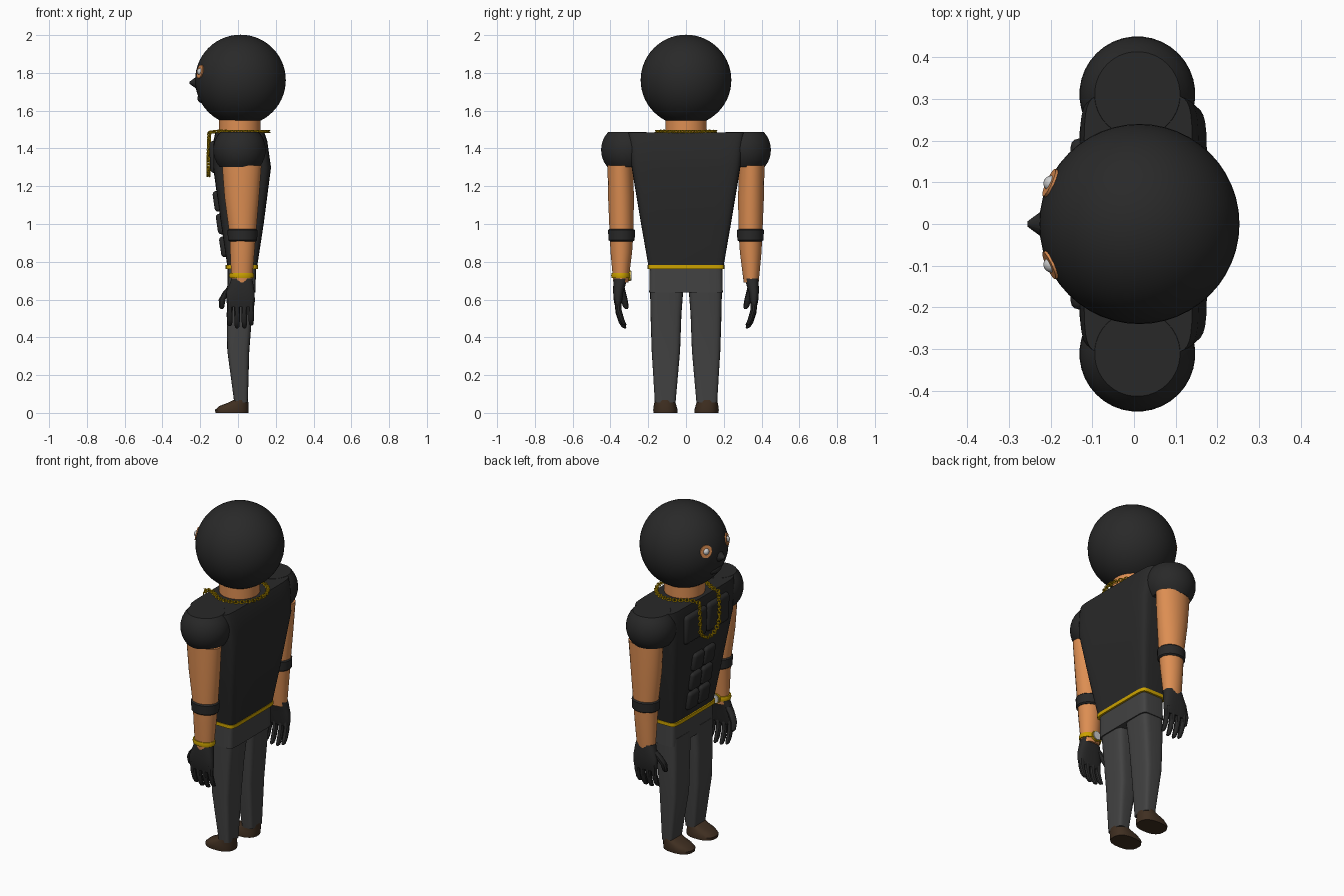
import bpy, bmesh, math
from mathutils import Vector

if "Cube" in bpy.data.objects:
    bpy.data.objects.remove(bpy.data.objects["Cube"])


def material(name, r, g, b):
    m = bpy.data.materials.new(name)
    m.diffuse_color = (r, g, b, 1)
    m.use_nodes = True
    m.node_tree.nodes["Principled BSDF"].inputs["Base Color"].default_value = m.diffuse_color
    return m


BLACK = material("black_cloth", 0.022, 0.022, 0.022)
SKIN = material("skin", 0.72, 0.27, 0.085)
PANTS = material("grey_cloth", 0.055, 0.055, 0.055)
GOLD = material("gold", 0.6, 0.36, 0.0)
BROWN = material("brown_leather", 0.05, 0.028, 0.015)


def finish(ob, name, mat=None, angle=35):
    ob.name = name
    if mat:
        ob.data.materials.clear()
        ob.data.materials.append(mat)
    bpy.ops.object.select_all(action='DESELECT')
    ob.select_set(True)
    bpy.context.view_layer.objects.active = ob
    bpy.ops.object.shade_smooth_by_angle(angle=math.radians(angle))
    return ob


def loft(name, rings, mat, side=1, n=24, e=2.0):
    """Stack of superellipse sections, each (x0, x1, y0, y1, z)."""
    bm = bmesh.new()
    loops = []
    for x0, x1, y0, y1, z in rings:
        loop = []
        for i in range(n):
            a = 2 * math.pi * (i + 0.5) / n
            c, s = math.cos(a), math.sin(a)
            px = math.copysign(abs(c) ** (2 / e), c)
            py = math.copysign(abs(s) ** (2 / e), s)
            loop.append(bm.verts.new(((x0 + x1) / 2 + px * (x1 - x0) / 2,
                                      side * ((y0 + y1) / 2 + py * (y1 - y0) / 2), z)))
        loops.append(loop)
    for a, b in zip(loops, loops[1:]):
        for i in range(n):
            j = (i + 1) % n
            bm.faces.new((a[i], a[j], b[j], b[i]))
    bm.faces.new(loops[0])
    bm.faces.new(loops[-1])
    bmesh.ops.recalc_face_normals(bm, faces=bm.faces)
    me = bpy.data.meshes.new(name)
    bm.to_mesh(me)
    bm.free()
    ob = bpy.data.objects.new(name, me)
    bpy.context.collection.objects.link(ob)
    return finish(ob, name, mat)


def finger(name, pts, mat, side):
    """Rounded digit through (x, y, z, radius) points."""
    loft(name, [(x - r, x + r, y - r, y + r, z) for x, y, z, r in pts], mat, side, 10)


def pad(name, loc, size, mat, tilt):
    bpy.ops.mesh.primitive_cube_add(size=1, location=loc, rotation=(0, tilt, 0))
    ob = bpy.context.object
    ob.scale = size
    bpy.ops.object.transform_apply(location=False, rotation=False, scale=True)
    b = ob.modifiers.new("bevel", 'BEVEL')
    b.width = min(size) * 0.45
    b.segments = 3
    return finish(ob, name, mat)


# masked head, nose and mouth bump
bpy.ops.mesh.primitive_uv_sphere_add(segments=48, ring_count=28, radius=0.24, location=(0.013, 0, 1.762))
finish(bpy.context.object, "masked_head", BLACK)
bpy.ops.mesh.primitive_cone_add(vertices=16, radius1=0.05, radius2=0.006, depth=0.06,
                                location=(-0.226, 0, 1.748), rotation=(0, -math.pi / 2, 0))
finish(bpy.context.object, "nose", BLACK)
bpy.ops.mesh.primitive_uv_sphere_add(segments=20, ring_count=12, radius=1, location=(-0.19, 0, 1.665))
bpy.context.object.scale = (0.025, 0.055, 0.025)
finish(bpy.context.object, "mouth", BLACK)

# eye openings and eyeballs
centre = Vector((0.013, 0, 1.762))
for s in (-1, 1):
    d = Vector((-0.213, s * 0.098, 0.045)).normalized()
    bpy.ops.mesh.primitive_cylinder_add(vertices=24, radius=0.036, depth=0.016, location=centre + d * 0.235,
                                        rotation=d.to_track_quat('Z', 'Y').to_euler())
    finish(bpy.context.object, "eye_opening", SKIN)
    bpy.ops.mesh.primitive_uv_sphere_add(segments=16, ring_count=10, radius=0.019, location=centre + d * 0.237)
    finish(bpy.context.object, "eyeball")

# neck, shirt, belt and hips
loft("neck", [(-0.1, 0.12, -0.11, 0.11, 1.47), (-0.1, 0.12, -0.11, 0.11, 1.57)], SKIN, n=32)
loft("shirt", [(-0.055, 0.1, -0.197, 0.197, 0.765), (-0.09, 0.136, -0.238, 0.238, 1.0),
               (-0.132, 0.175, -0.288, 0.288, 1.3), (-0.13, 0.155, -0.305, 0.305, 1.44),
               (-0.12, 0.14, -0.31, 0.31, 1.485)], BLACK, n=32, e=9)
loft("belt", [(-0.066, 0.106, -0.203, 0.203, 0.762), (-0.066, 0.106, -0.203, 0.203, 0.782)], GOLD, n=32, e=9)
loft("hips", [(-0.055, 0.093, -0.195, 0.195, 0.637), (-0.055, 0.095, -0.192, 0.192, 0.768)], PANTS, n=32, e=9)

# chest and stomach muscles
for s in (-1, 1):
    pad("chest_muscle", (-0.127, s * 0.105, 1.355), (0.045, 0.2, 0.17), BLACK, -0.04)
    for z in (0.88, 1.0, 1.12):
        x = -0.055 - (z - 0.765) * 0.144
        pad("stomach_muscle", (x - 0.003, s * 0.052, z), (0.04, 0.095, 0.11), BLACK, -0.145)

for s in (-1, 1):
    # shoulder cap: ball sliced flat at top and bottom
    caps = []
    for k in range(9):
        z = 1.302 + 0.184 * k / 8
        r = math.sqrt(0.139 ** 2 - (z - 1.392) ** 2)
        caps.append((0.008 - r, 0.008 + r, 0.311 - r, 0.311 + r, z))
    loft("shoulder", caps, BLACK, s, 36)

    # arm, elbow band
    loft("arm", [(-0.035, 0.075, 0.305, 0.385, 0.69), (-0.042, 0.088, 0.285, 0.4, 0.85),
                 (-0.046, 0.096, 0.278, 0.405, 0.95), (-0.072, 0.112, 0.275, 0.413, 1.14),
                 (-0.085, 0.125, 0.28, 0.416, 1.31)], SKIN, s)
    loft("elbow_band", [(-0.045, 0.095, 0.28, 0.402, 0.908), (-0.054, 0.102, 0.271, 0.411, 0.915),
                        (-0.056, 0.104, 0.27, 0.413, 0.967), (-0.046, 0.096, 0.28, 0.405, 0.975)], BLACK, s)

    # gloved hand
    loft("glove_palm", [(-0.05, 0.082, 0.348, 0.374, 0.56), (-0.062, 0.09, 0.338, 0.382, 0.59),
                        (-0.062, 0.088, 0.332, 0.386, 0.64), (-0.042, 0.08, 0.316, 0.385, 0.69),
                        (-0.036, 0.076, 0.31, 0.383, 0.712)], BLACK, s, 24, 2.8)
    for x, drop in ((-0.043, 0.012), (-0.005, 0.0), (0.034, 0.0), (0.07, 0.015)):
        finger("glove_finger", [(x, 0.322, 0.448 + drop, 0.005), (x, 0.328, 0.454 + drop, 0.012),
                                (x, 0.342, 0.48 + drop, 0.015), (x, 0.357, 0.53 + drop, 0.016),
                                (x, 0.361, 0.6, 0.018)], BLACK, s)
    finger("glove_thumb", [(-0.086, 0.315, 0.55, 0.006), (-0.087, 0.318, 0.56, 0.015),
                           (-0.084, 0.328, 0.6, 0.019), (-0.06, 0.34, 0.64, 0.021),
                           (-0.03, 0.348, 0.675, 0.02)], BLACK, s)

    # trouser leg and shoe
    loft("trouser_leg", [(-0.02, 0.052, 0.055, 0.165, 0.055), (-0.057, 0.06, 0.031, 0.182, 0.33),
                         (-0.06, 0.075, 0.024, 0.188, 0.52), (-0.057, 0.09, 0.012, 0.191, 0.68)],
         PANTS, s, 24, 5)
    loft("shoe", [(-0.12, 0.055, 0.045, 0.172, 0.0), (-0.122, 0.057, 0.044, 0.174, 0.016),
                  (-0.1, 0.056, 0.05, 0.172, 0.036), (-0.055, 0.055, 0.055, 0.168, 0.053),
                  (-0.025, 0.053, 0.057, 0.166, 0.068)], BROWN, s, 28, 2.5)

# wrist band with watch
loft("wrist_band", [(-0.045, 0.083, 0.296, 0.394, 0.714), (-0.048, 0.086, 0.293, 0.397, 0.727),
                    (-0.045, 0.083, 0.296, 0.394, 0.74)], GOLD, -1)
for name, r, y, mat in (("watch_case", 0.03, -0.3, GOLD), ("watch_face", 0.025, -0.295, None)):
    bpy.ops.mesh.primitive_cylinder_add(vertices=24, radius=r, depth=0.014, location=(0.015, y, 0.727),
                                        rotation=(math.pi / 2, 0, 0))
    finish(bpy.context.object, name, mat)

# neck chain: half path from the back of the neck to the hanging loop, then mirrored
path = [Vector((0.02 + 0.14 * math.cos(a), 0.155 * math.sin(a), 1.49))
        for a in [math.radians(8 * k) for k in range(15)]]
path += [Vector((-0.1, 0.1, 1.492)), Vector((-0.152, 0.09, 1.485)), Vector((-0.157, 0.088, 1.33))]
path += [Vector((-0.157, 0.088 * math.cos(a), 1.33 - 0.075 * math.sin(a)))
         for a in [math.radians(15 * k) for k in range(1, 7)]]
bpy.ops.mesh.primitive_torus_add(major_segments=12, minor_segments=6, major_radius=0.011, minor_radius=0.0035)
link = bpy.context.object
links, travelled, step, count = [], 0.0, 0.0165, 0
for a, b in zip(path, path[1:]):
    length = (b - a).length
    while count * step < travelled + length:
        p = a.lerp(b, (count * step - travelled) / length)
        q = (b - a).to_track_quat('X', 'Z')
        for s in (-1, 1):
            o = link.copy()
            o.data = link.data.copy()
            bpy.context.collection.objects.link(o)
            e = q.to_euler()
            roll = 0.6 if count % 2 else -0.6
            o.rotation_euler = (e.x + roll, e.y, e.z * s)
            o.scale = (1.1, 0.9, 0.9)
            o.location = (p.x, p.y * s, p.z)
            links.append(o)
        count += 1
    travelled += length
bpy.data.objects.remove(link)
bpy.ops.object.select_all(action='DESELECT')
for o in links:
    o.select_set(True)
bpy.context.view_layer.objects.active = links[0]
bpy.ops.object.join()
finish(bpy.context.object, "neck_chain", GOLD)
